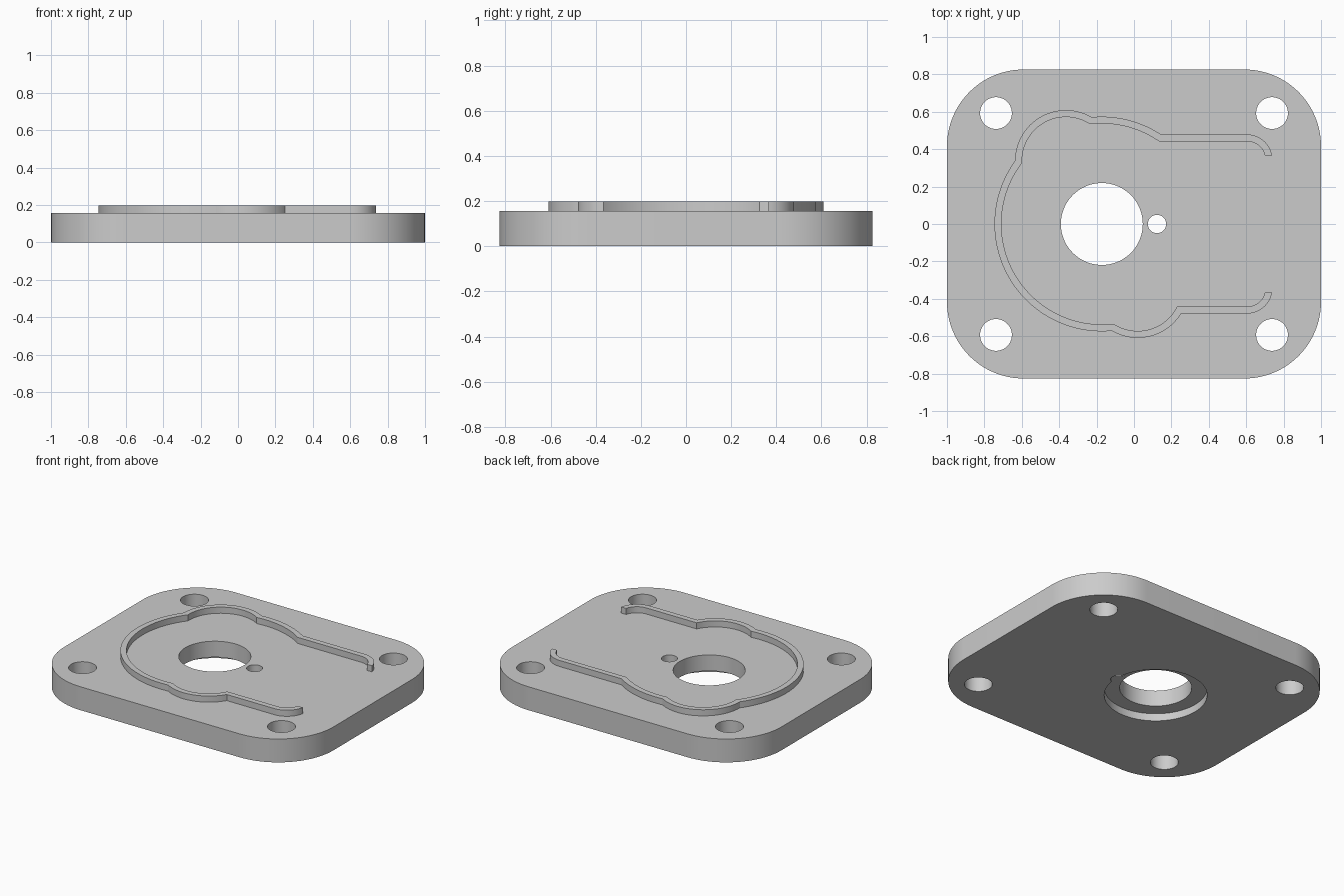
import bpy
import bmesh
from math import acos, asin, atan2, cos, hypot, pi, radians, sin

if "Cube" in bpy.data.objects:
    bpy.data.objects.remove(bpy.data.objects["Cube"])

PLATE_TOP = 0.157
RIM_TOP = 0.198
HALF_X, HALF_Y, CORNER = 1.0, 0.826, 0.41
BORE_X = -0.172

grey = bpy.data.materials.new("plain grey")
grey.use_nodes = True
grey.diffuse_color = (0.6, 0.6, 0.6, 1)
grey.node_tree.nodes["Principled BSDF"].inputs["Base Color"].default_value = (0.6, 0.6, 0.6, 1)


def arc(cx, cy, r, start, end, steps=24):
    """Points along an arc, ends included."""
    angles = [start + (end - start) * i / steps for i in range(steps + 1)]
    return [(cx + r * cos(a), cy + r * sin(a)) for a in angles]


def new_object(name, bm):
    bmesh.ops.recalc_face_normals(bm, faces=bm.faces)
    mesh = bpy.data.meshes.new(name)
    bm.to_mesh(mesh)
    bm.free()
    mesh.materials.append(grey)
    obj = bpy.data.objects.new(name, mesh)
    bpy.context.collection.objects.link(obj)
    return obj


def prism(name, outline, z0, z1):
    """Extrude a closed outline from z0 to z1."""
    bm = bmesh.new()
    face = bm.faces.new([bm.verts.new((x, y, z0)) for x, y in outline])
    top = bmesh.ops.extrude_face_region(bm, geom=[face])["geom"]
    verts = [v for v in top if isinstance(v, bmesh.types.BMVert)]
    bmesh.ops.translate(bm, verts=verts, vec=(0, 0, z1 - z0))
    return new_object(name, bm)


def cut_round(target, x, y, r, z0, z1):
    """Cut a round hole or recess."""
    cutter = prism("hole_cutter", arc(x, y, r, 0, 2 * pi, 72)[:-1], z0, z1)
    cutter.hide_render = True
    mod = target.modifiers.new("hole", "BOOLEAN")
    mod.operation = "DIFFERENCE"
    mod.solver = "EXACT"
    mod.object = cutter
    bpy.context.view_layer.objects.active = target
    bpy.ops.object.modifier_apply(modifier=mod.name)
    bpy.data.objects.remove(cutter)


def smooth(obj):
    bpy.ops.object.select_all(action="DESELECT")
    obj.select_set(True)
    bpy.context.view_layer.objects.active = obj
    bpy.ops.object.shade_smooth_by_angle(angle=radians(25))


# Base plate with rounded corners
outline = []
for i, (sx, sy) in enumerate([(1, 1), (-1, 1), (-1, -1), (1, -1)]):
    outline += arc(sx * (HALF_X - CORNER), sy * (HALF_Y - CORNER), CORNER,
                   i * pi / 2, (i + 1) * pi / 2)
plate = prism("base_plate", outline, 0, PLATE_TOP)

# Recess under the plate, centre bore, pin hole and corner bolt holes
cut_round(plate, BORE_X, 0, 0.313, -0.1, 0.05)
cut_round(plate, BORE_X, 0, 0.219, -0.1, 0.3)
cut_round(plate, 0.123, 0, 0.049, -0.1, 0.3)
for sx in (-1, 1):
    for sy in (-1, 1):
        cut_round(plate, sx * 0.738, sy * 0.593, 0.085, -0.1, 0.3)
smooth(plate)


def rim_path(inset):
    """One edge of the rim: hook, main arc, lobe, main arc, lobe, hook."""
    big, lobe, hook = 0.574 - inset, 0.272 - inset, 0.136 - inset
    line_y = 0.479 - inset
    dx, dy = -0.192, 0.337
    d, phi = hypot(dx, dy), atan2(dy, dx)
    alpha = acos((d * d + big * big - lobe * lobe) / (2 * d * big))
    beta = pi - acos((d * d + lobe * lobe - big * big) / (2 * d * lobe))
    hook_end = asin(0.023 / hook)
    path = arc(0.604, 0.343, hook, hook_end, pi / 2, 12)
    path += arc(BORE_X, 0, big, asin(line_y / big), phi - alpha)
    path += arc(BORE_X + dx, dy, lobe, phi - beta, phi + beta)[1:]
    path += arc(BORE_X, 0, big, phi + alpha, phi + pi - alpha, 48)[1:]
    path += arc(BORE_X - dx, -dy, lobe, phi + pi - beta,
                2 * pi + asin((dy - line_y) / lobe))[1:]
    path += arc(0.604, -0.343, hook, -pi / 2, -hook_end, 12)
    return path


# Raised rim: a strip of quads between both edges, extruded upwards
bm = bmesh.new()
edges = [[bm.verts.new((x, y, PLATE_TOP - 0.002)) for x, y in rim_path(inset)]
         for inset in (0, 0.037)]
outer, inner = edges
strip = [bm.faces.new((outer[i], outer[i + 1], inner[i + 1], inner[i]))
         for i in range(len(outer) - 1)]
raised = bmesh.ops.extrude_face_region(bm, geom=strip, use_keep_orig=True)["geom"]
bmesh.ops.translate(bm, vec=(0, 0, RIM_TOP - PLATE_TOP + 0.002),
                    verts=[v for v in raised if isinstance(v, bmesh.types.BMVert)])
smooth(new_object("raised_rim", bm))
